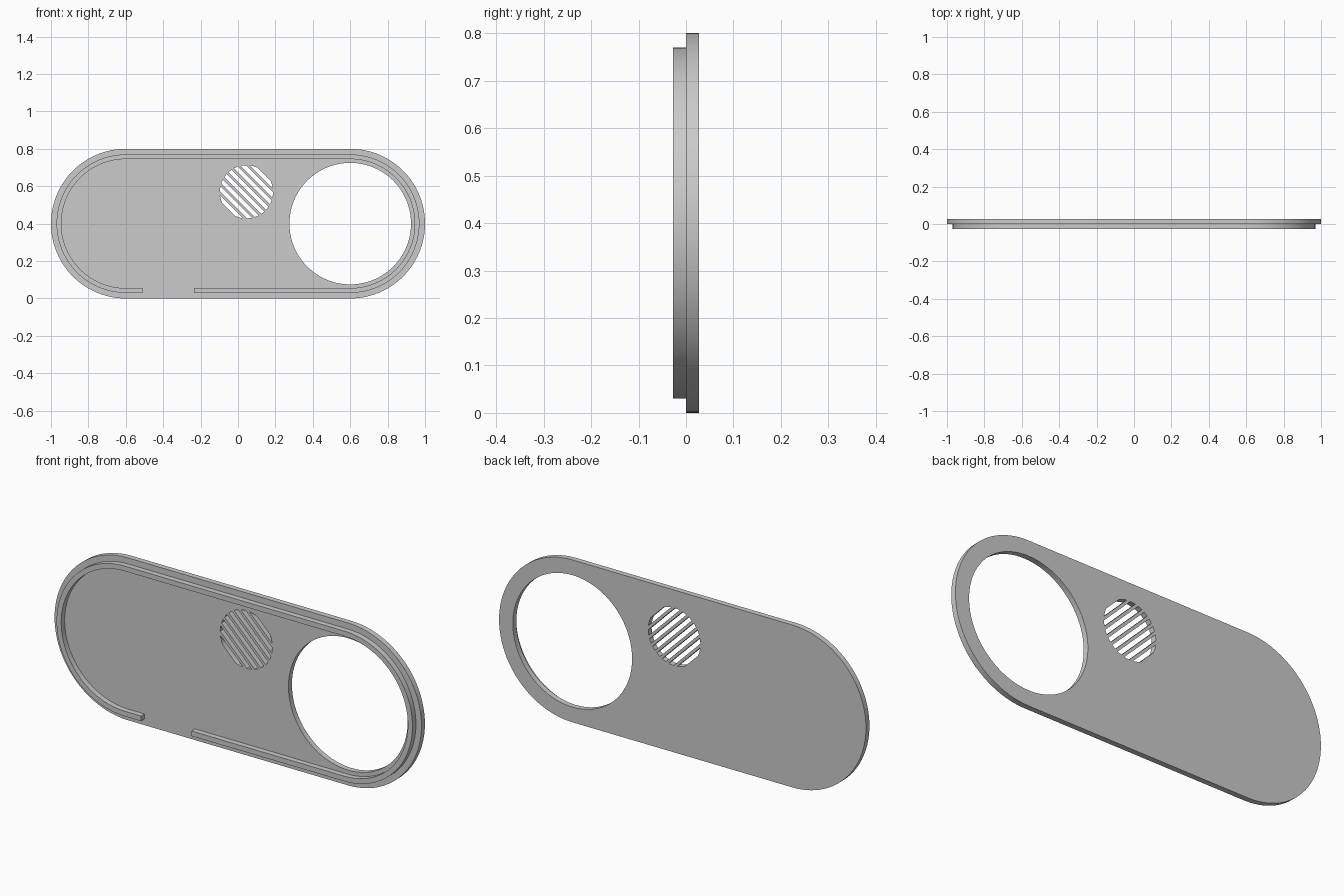
import bpy, bmesh, math
from mathutils import Matrix

if "Cube" in bpy.data.objects:
    bpy.data.objects.remove(bpy.data.objects["Cube"])

THICK = 0.027          # depth of both the plate and the rim
MID_Z = 0.4            # height of the centre line
END_X = 0.6            # centres of the rounded ends

grey = bpy.data.materials.new("grey plastic")
grey.diffuse_color = (0.6, 0.6, 0.6, 1)
grey.use_nodes = True
grey.node_tree.nodes["Principled BSDF"].inputs["Base Color"].default_value = grey.diffuse_color


def arc(cx, cz, r, a0, a1, n):
    """Points along an arc, angles in radians."""
    return [(cx + r * math.cos(a0 + (a1 - a0) * i / n),
             cz + r * math.sin(a0 + (a1 - a0) * i / n)) for i in range(n + 1)]


def stadium(r):
    """Right end then left end, counter-clockwise from the bottom right."""
    h = math.pi / 2
    return (arc(END_X, MID_Z, r, -h, h, 48)
            + arc(-END_X, MID_Z, r, h, 3 * h, 48))


def extrude_outlines(name, outlines, y_front):
    """Fill closed outlines (inner ones become holes) and extrude them in y."""
    curve = bpy.data.curves.new(name, 'CURVE')
    curve.dimensions = '2D'
    curve.fill_mode = 'BOTH'
    curve.extrude = THICK / 2
    for pts in outlines:
        s = curve.splines.new('POLY')
        s.points.add(len(pts) - 1)
        for p, (x, z) in zip(s.points, pts):
            p.co = (x, z, 0, 1)
        s.use_cyclic_u = True
    ob = bpy.data.objects.new(name, curve)
    bpy.context.collection.objects.link(ob)
    bpy.ops.object.select_all(action='DESELECT')
    ob.select_set(True)
    bpy.context.view_layer.objects.active = ob
    bpy.ops.object.convert(target='MESH')
    ob = bpy.context.view_layer.objects.active
    me = ob.data
    # Stand the part upright, weld it and tidy its normals
    me.transform(Matrix.Translation((0, y_front + THICK / 2, 0))
                 @ Matrix.Rotation(math.pi / 2, 4, 'X'))
    bm = bmesh.new()
    bm.from_mesh(me)
    bmesh.ops.remove_doubles(bm, verts=bm.verts, dist=1e-5)
    bmesh.ops.recalc_face_normals(bm, faces=bm.faces)
    bm.to_mesh(me)
    bm.free()
    me.materials.clear()
    me.materials.append(grey)
    bpy.ops.object.shade_smooth_by_angle(angle=math.radians(30))
    return ob


# Round grille: diagonal slots clipped to a circle
def grille_slots(cx, cz, r, count, pitch, width):
    slots = []
    turn = math.radians(-45)
    for i in range(count):
        d = (i - (count - 1) / 2) * pitch
        lo = math.asin((d - width / 2) / r)
        hi = math.asin((d + width / 2) / r)
        slots.append(arc(cx, cz, r, turn + lo, turn + hi, 6)
                     + arc(cx, cz, r, turn + math.pi - hi, turn + math.pi - lo, 6))
    return slots


# Back plate with the large round opening and the grille
opening = arc(END_X, MID_Z, 0.325, 0, 2 * math.pi, 96)[:-1]
extrude_outlines("back_plate",
                 [stadium(0.4), opening] + grille_slots(0.045, 0.57, 0.142, 8, 0.035, 0.021),
                 0.0)

# Raised rim following the edge, open along part of the bottom
GAP_LEFT, GAP_RIGHT = -0.51, -0.235


def rim_path(r):
    return [(GAP_RIGHT, MID_Z - r)] + stadium(r) + [(GAP_LEFT, MID_Z - r)]


extrude_outlines("raised_rim", [rim_path(0.37) + rim_path(0.345)[::-1]], -THICK)
